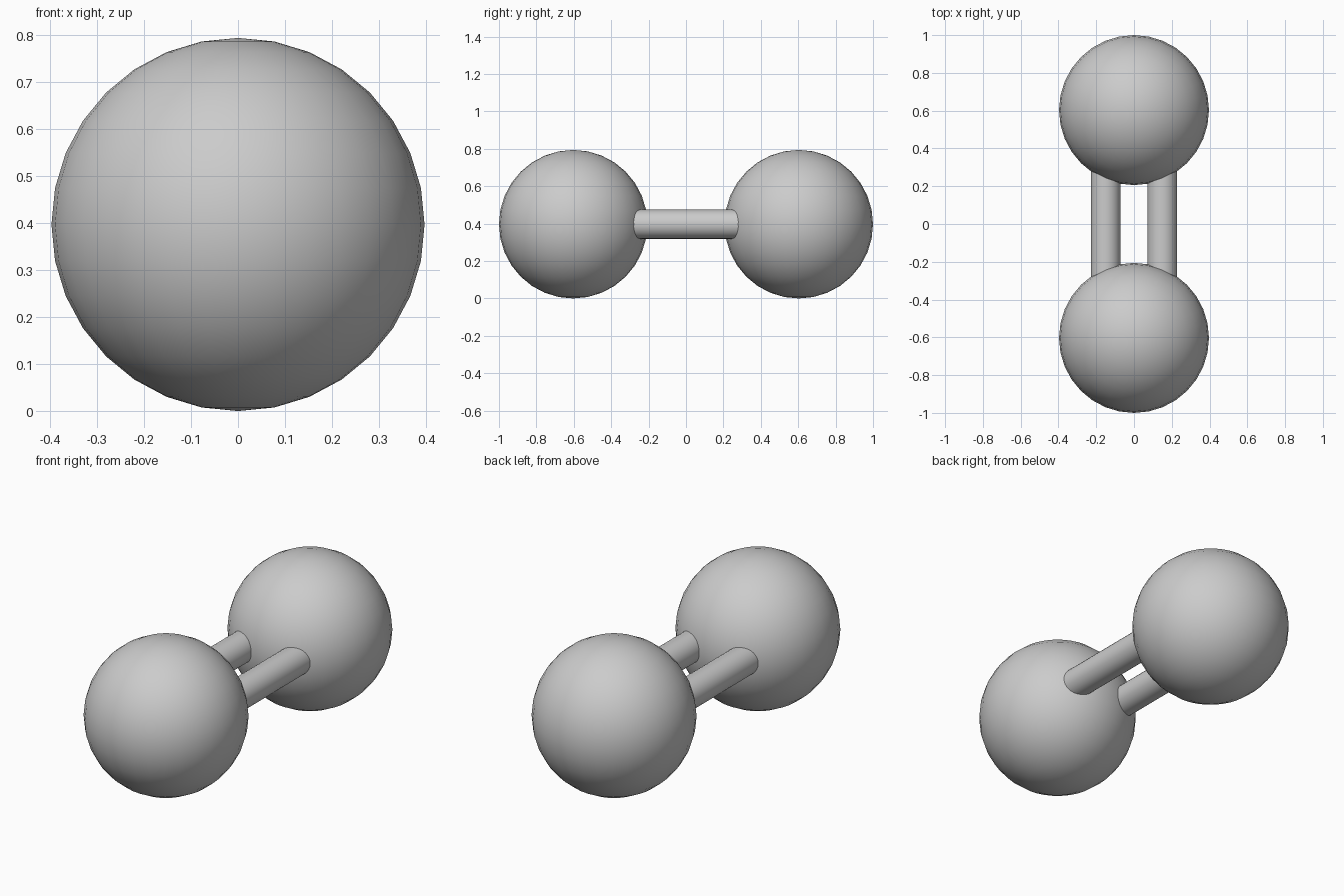
import bpy
import math

cube = bpy.data.objects.get("Cube")
if cube:
    bpy.data.objects.remove(cube, do_unlink=True)

RADIUS = 0.397      # ball radius
SPACING = 0.603     # ball centre distance from the middle
ROD_RADIUS = 0.078
ROD_OFFSET = 0.15

# Single grey finish
grey = bpy.data.materials.new("light_grey")
grey.use_nodes = True
colour = (0.6, 0.6, 0.6, 1)
grey.diffuse_color = colour
grey.node_tree.nodes["Principled BSDF"].inputs["Base Color"].default_value = colour


def finish(name):
    """Name, colour and smooth the active object."""
    obj = bpy.context.object
    obj.name = name
    obj.data.materials.append(grey)
    bpy.ops.object.shade_smooth_by_angle(angle=math.radians(35))


# Two balls, front and back
for name, side in (("front_ball", -1), ("back_ball", 1)):
    bpy.ops.mesh.primitive_uv_sphere_add(
        segments=32, ring_count=16, radius=RADIUS,
        location=(0, side * SPACING, RADIUS))
    finish(name)

# Two parallel rods joining the balls, their ends buried inside
for name, side in (("right_rod", -1), ("left_rod", 1)):
    bpy.ops.mesh.primitive_cylinder_add(
        vertices=32, radius=ROD_RADIUS, depth=2 * SPACING,
        location=(side * ROD_OFFSET, 0, RADIUS),
        rotation=(math.pi / 2, 0, 0))
    finish(name)
